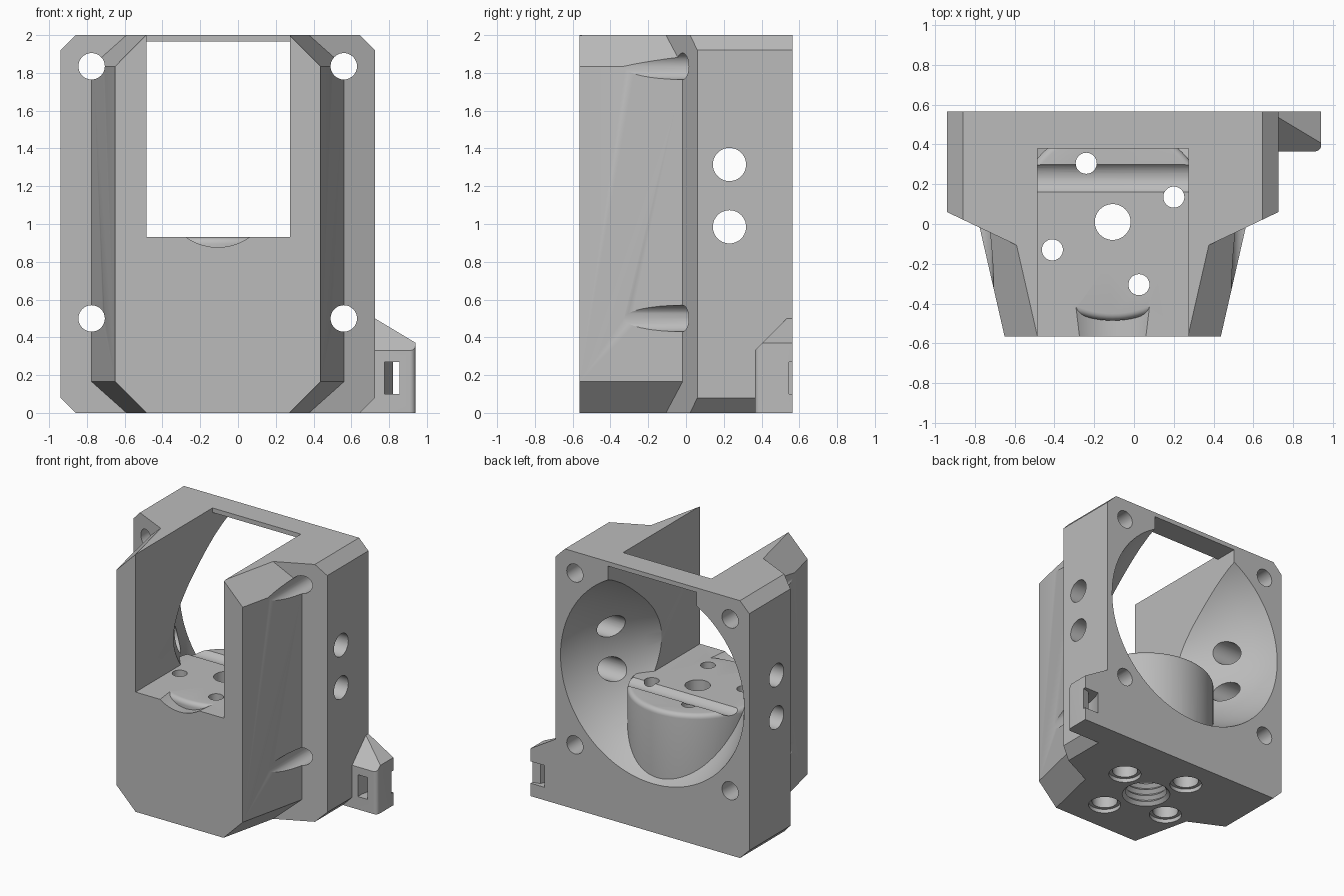
import bpy, bmesh, math
from mathutils import Vector, Matrix

cube = bpy.data.objects.get("Cube")
if cube:
    bpy.data.objects.remove(cube, do_unlink=True)

grey = bpy.data.materials.new("matte_grey")
grey.use_nodes = True
GREY = (0.5, 0.5, 0.5, 1)
grey.diffuse_color = GREY
grey.node_tree.nodes["Principled BSDF"].inputs["Base Color"].default_value = GREY

CX, FAN_Z = -0.107, 1.167      # centre line and fan axis height
BACK, FRONT = 0.565, -0.565


def finish(name, bm):
    bmesh.ops.recalc_face_normals(bm, faces=bm.faces)
    mesh = bpy.data.meshes.new(name)
    bm.to_mesh(mesh)
    bm.free()
    ob = bpy.data.objects.new(name, mesh)
    bpy.context.collection.objects.link(ob)
    mesh.materials.append(grey)
    return ob


def skin(name, rings):
    """Closed solid through a stack of equal-length rings."""
    bm = bmesh.new()
    loops = [[bm.verts.new(p) for p in ring] for ring in rings]
    n = len(loops[0])
    for a, b in zip(loops, loops[1:]):
        for i in range(n):
            j = (i + 1) % n
            bm.faces.new((a[i], a[j], b[j], b[i]))
    bm.faces.new(loops[0])
    bm.faces.new(loops[-1])
    return finish(name, bm)


def box(name, x0, x1, y0, y1, z0, z1):
    return skin(name, [[(x0, y0, z), (x1, y0, z), (x1, y1, z), (x0, y1, z)]
                       for z in (z0, z1)])


def lathe(name, profile, origin, axis, sides=48):
    """Solid of revolution; profile is (radius, distance along axis)."""
    turn = Vector((0, 0, 1)).rotation_difference(Vector(axis)).to_matrix().to_4x4()
    place = Matrix.Translation(origin) @ turn
    angles = [2 * math.pi * i / sides for i in range(sides)]
    return skin(name, [[place @ Vector((r * math.cos(a), r * math.sin(a), h))
                        for a in angles] for r, h in profile])


def boolean(target, other, operation):
    mod = target.modifiers.new("boolean", 'BOOLEAN')
    mod.operation, mod.object, mod.solver = operation, other, 'EXACT'
    bpy.context.view_layer.objects.active = target
    bpy.ops.object.modifier_apply(modifier=mod.name)
    bpy.data.objects.remove(other, do_unlink=True)


def cut(target, other):
    boolean(target, other, 'DIFFERENCE')


def octagon(y, half, chamfer):
    """Upright rectangle with chamfered corners, full height."""
    right = [(half - chamfer, 0), (half, chamfer), (half, 2 - chamfer), (half - chamfer, 2)]
    pts = right + [(-x, z) for x, z in reversed(right)]
    return [(CX + x, y, z) for x, z in pts]


# Fan plate with chamfered corners and sloped shoulders
body = skin("fan_duct_body", [octagon(y, 0.8325, 0.08) for y in (BACK, -0.3)])
half_plan = [(0.8325, BACK), (0.8325, 0.06), (0.475, -0.11)]
plan = half_plan + [(-x, y) for x, y in reversed(half_plan)]
boolean(body, skin("plan", [[(CX + x, y, z) for x, y in plan] for z in (-0.1, 2.1)]),
        'INTERSECT')

# Tapered front housing
boolean(body, skin("housing", [octagon(FRONT, 0.543, 0.165), octagon(0.1, 0.695, 0.165)]),
        'UNION')

# Flared duct from the round fan opening, leaving a round pedestal inside
flare = [(0.79, 0.6), (0.79, BACK), (0.765, 0.5), (0.715, 0.4), (0.655, 0.3), (0.59, 0.2),
         (0.525, 0.1), (0.455, 0), (0.385, -0.09), (0.335, -0.2), (0.305, -0.35),
         (0.29, FRONT), (0.29, -0.6)]
duct = lathe("duct", flare, (CX, 0, FAN_Z), (0, 1, 0), 96)
EDGE = 0.035
rim = [(0.495 - EDGE + EDGE * math.cos(t), 0.93 - EDGE + EDGE * math.sin(t))
       for t in [math.pi / 2 * i / 5 for i in range(6)]]
cut(duct, lathe("pedestal", [(0.495, -0.2)] + rim, (CX, 0.01, 0), (0, 0, 1), 96))
cut(body, duct)

# Square slot: open at the front and top, bridged along the back
cut(body, box("slot", -0.485, 0.275, -0.7, 0.38, 0.93, 2.2))
cut(body, box("back_slot", -0.485, 0.275, 0.2, 0.7, 0.93, 1.965))

# Corner bolt holes, running on into the tapered sides
for x in (-0.775, 0.56):
    for z in (0.5, 1.835):
        cut(body, lathe("bolt", [(0.07, -0.7), (0.07, 0.7)], (x, 0, z), (0, 1, 0), 32))

# Cross holes through both sides
for z in (0.985, 1.315):
    cut(body, lathe("cross", [(0.088, -1.2), (0.088, 1.2)], (0, 0.23, z), (1, 0, 0), 40))

# Floor holes with wide, lipped bores underneath
for x, y in ((-0.24, 0.305), (0.2, 0.135), (-0.41, -0.13), (0.025, -0.305)):
    bore = [(0.118, -0.1), (0.118, 0.03), (0.093, 0.03), (0.093, 0.7), (0.053, 0.7), (0.053, 1)]
    cut(body, lathe("floor_bore", bore, (x, y, 0), (0, 0, 1), 32))

# Threaded centre bore
PITCH, TURNS = 0.05, 9
thread = [(0.175, -0.1)]
for i in range(TURNS):
    thread += [(0.175, i * PITCH), (0.15, (i + 0.5) * PITCH)]
top = TURNS * PITCH
thread += [(0.165, top), (0.09, top + 0.04), (0.09, 1)]
cut(body, lathe("thread", thread, (CX, 0.01, 0), (0, 0, 1)))

# Cable tab with a rounded front corner
OUT, TAB_Y, R = 0.94, 0.365, 0.03
corner = [(OUT - R + R * math.sin(t), TAB_Y + R - R * math.cos(t))
          for t in [math.pi / 2 * i / 6 for i in range(7)]]
outline = [(0.645, BACK), (0.645, TAB_Y)] + corner + [(OUT, BACK)]
tab = skin("cable_tab", [[(x, y, z) for x, y in outline] for z in (0, 0.7)])

# Two sloped top faces, one falling forward and one falling outward
bm = bmesh.new()
bm.from_mesh(tab.data)
for point, normal in (((0.8, TAB_Y, 0.33), (0, -1, 1)), ((0.725, 0.5, 0.5), (0.6, 0, 1))):
    geom = bm.verts[:] + bm.edges[:] + bm.faces[:]
    res = bmesh.ops.bisect_plane(bm, geom=geom, plane_co=point, plane_no=normal,
                                 clear_outer=True)
    rim_edges = [e for e in res["geom_cut"] if isinstance(e, bmesh.types.BMEdge)]
    bmesh.ops.holes_fill(bm, edges=rim_edges)
bmesh.ops.recalc_face_normals(bm, faces=bm.faces)
bm.to_mesh(tab.data)
bm.free()

# Slanted tie slot through the tab
path = [(0.775, 0.3), (0.855, 0.3), (0.857, 0.47), (0.88, 0.53), (0.96, 0.55),
        (0.96, 0.6), (0.835, 0.6), (0.8, 0.52), (0.775, 0.42)]
cut(tab, skin("tie_slot", [[(x, y, z) for x, y in path] for z in (0.1, 0.27)]))

# Smooth the round surfaces and keep the hard edges
for ob in (body, tab):
    bpy.ops.object.select_all(action='DESELECT')
    ob.select_set(True)
    bpy.context.view_layer.objects.active = ob
    bpy.ops.object.shade_smooth_by_angle(angle=math.radians(30))
